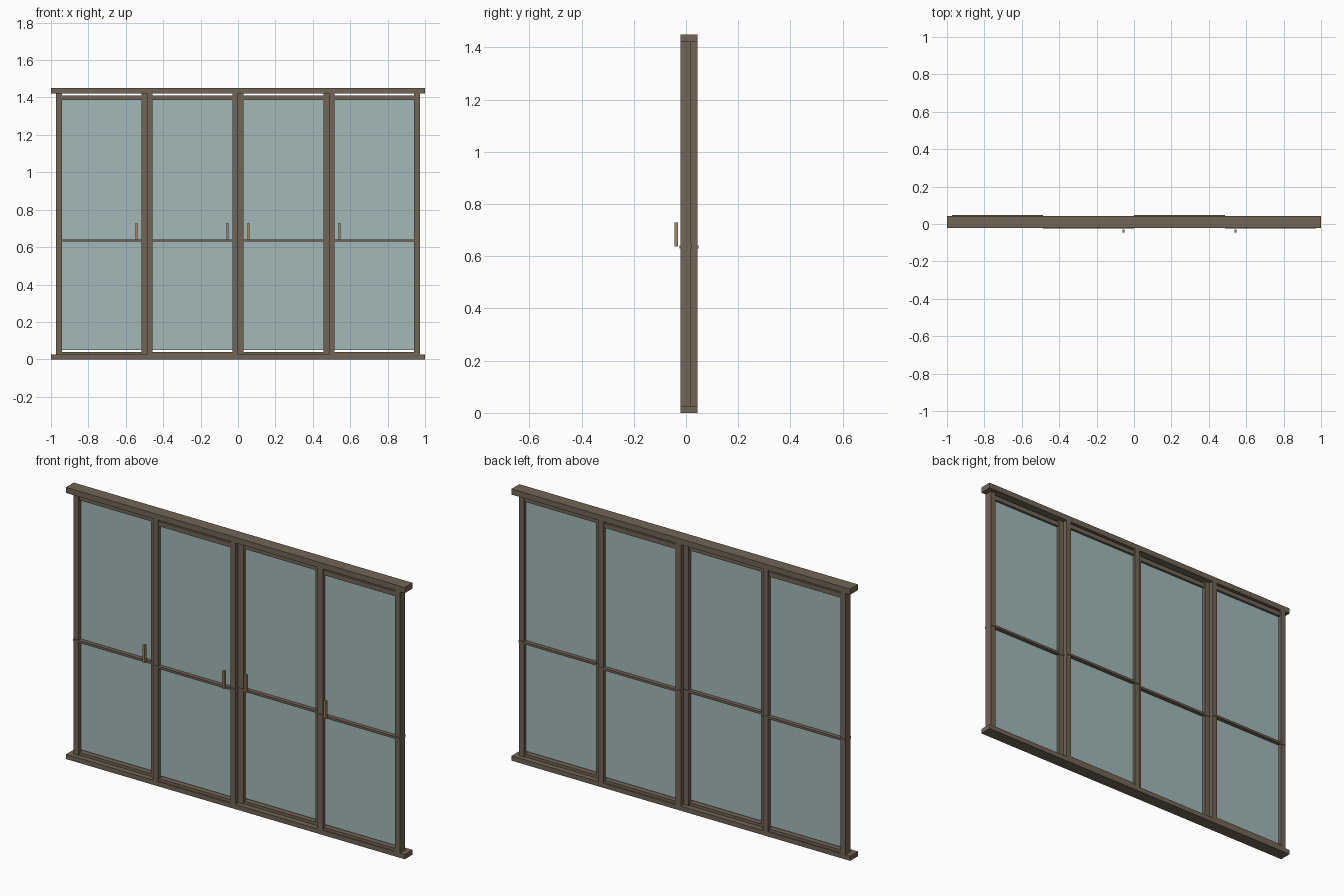
import bpy

if "Cube" in bpy.data.objects:
    bpy.data.objects.remove(bpy.data.objects["Cube"])


def material(name, rgb):
    m = bpy.data.materials.new(name)
    m.diffuse_color = (*rgb, 1)
    m.use_nodes = True
    m.node_tree.nodes["Principled BSDF"].inputs["Base Color"].default_value = m.diffuse_color
    return m


FRAME = material("bronze_frame", (0.165, 0.128, 0.09))
GLASS = material("tinted_glass", (0.36, 0.48, 0.48))
BRASS = material("brass", (0.36, 0.25, 0.11))


def box(name, x, y, z, mat):
    """Box from (min, max) pairs on each axis."""
    bpy.ops.mesh.primitive_cube_add(size=1, location=[sum(r) / 2 for r in (x, y, z)])
    ob = bpy.context.object
    ob.name = name
    ob.scale = [r[1] - r[0] for r in (x, y, z)]
    bpy.ops.object.transform_apply(location=False, rotation=False, scale=True)
    ob.data.materials.append(mat)
    return ob


SILL_TOP, HEAD_BOTTOM = 0.025, 1.42
W, STILE = 0.486, 0.03          # panel width and stile width
DEPTH = 0.042                   # panel thickness

# Sill and head track
box("sill_track", (-1, 1), (-0.022, 0.044), (0, SILL_TOP), FRAME)
box("head_track", (-1, 1), (-0.022, 0.044), (HEAD_BOTTOM, 1.45), FRAME)


def panel(i, x0, yc, handle_x):
    x1 = x0 + W
    front, back = yc - DEPTH / 2, yc + DEPTH / 2
    inner = (x0 + STILE, x1 - STILE)
    n = f"panel_{i}_"
    # Stiles
    box(n + "left_stile", (x0, x0 + STILE), (front, back), (SILL_TOP, HEAD_BOTTOM), FRAME)
    box(n + "right_stile", (x1 - STILE, x1), (front, back), (SILL_TOP, HEAD_BOTTOM), FRAME)
    # Top and bottom rails
    rail_y = (yc - 0.016, yc + 0.016)
    box(n + "top_rail", inner, rail_y, (1.386, 1.411), FRAME)
    box(n + "bottom_rail", inner, rail_y, (0.015, 0.04), FRAME)
    # Middle rail, slightly proud of the stiles
    box(n + "middle_rail", (x0, x1), (front - 0.003, back + 0.003), (0.629, 0.641), FRAME)
    # Glass pane
    box(n + "glass", inner, (yc - 0.003, yc + 0.003), (0.049, 1.388), GLASS)
    # Pull handle
    box(n + "handle", (handle_x - 0.006, handle_x + 0.006),
        (front - 0.023, front - 0.008), (0.637, 0.73), BRASS)


# Four sliding panels on alternating rear and front tracks
REAR, FRONT = 0.023, -0.001
INSET = 0.056
panel(1, -2 * W, REAR, -W - INSET)
panel(2, -W, FRONT, -INSET)
panel(3, 0, REAR, INSET)
panel(4, W, FRONT, W + INSET)
